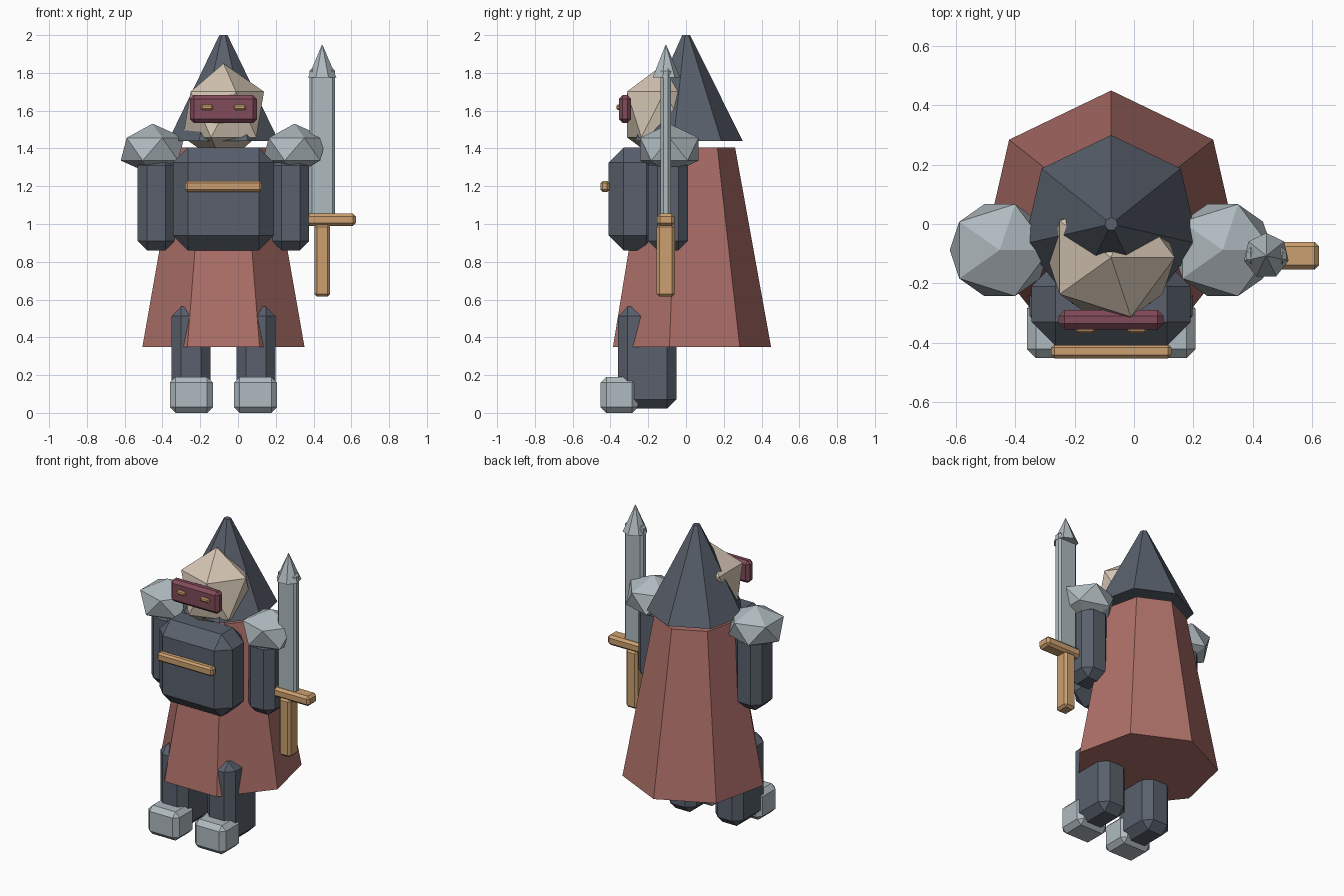
import bpy
import bmesh
from mathutils import Matrix, Vector

if "Cube" in bpy.data.objects:
    bpy.data.objects.remove(bpy.data.objects["Cube"], do_unlink=True)


def material(name, rgb):
    mat = bpy.data.materials.new(name)
    mat.use_nodes = True
    colour = (*rgb, 1)
    mat.diffuse_color = colour
    bsdf = next(n for n in mat.node_tree.nodes if n.type == "BSDF_PRINCIPLED")
    bsdf.inputs["Base Color"].default_value = colour
    return mat


SLATE = material("slate blue", (0.10, 0.118, 0.15))
RED = material("dusty red", (0.42, 0.16, 0.14))
STEEL = material("pale steel", (0.43, 0.49, 0.52))
SKIN = material("pale tan", (0.66, 0.56, 0.45))
WINE = material("dark wine", (0.22, 0.07, 0.10))
GOLD = material("gold brown", (0.60, 0.35, 0.16))

MID = -0.077  # centre line of the body


def finish(name, bm, mat):
    mesh = bpy.data.meshes.new(name)
    bm.to_mesh(mesh)
    bm.free()
    mesh.materials.append(mat)
    obj = bpy.data.objects.new(name, mesh)
    bpy.context.scene.collection.objects.link(obj)
    return obj


def block(name, mat, x, y, z, bevel):
    """Chamfered box given by its extents on each axis."""
    lo, hi = (Vector(c) for c in zip(x, y, z))
    bm = bmesh.new()
    bmesh.ops.create_cube(bm, size=1)
    bm.transform(Matrix.Translation((lo + hi) / 2) @ Matrix.Diagonal((*(hi - lo), 1)))
    obj = finish(name, bm, mat)
    mod = obj.modifiers.new("chamfer", "BEVEL")
    mod.width = bevel
    mod.segments = 1
    return obj


def cone(name, mat, x, y, z, r_low, r_top):
    """Seven-sided cone standing between two heights."""
    bm = bmesh.new()
    bmesh.ops.create_cone(bm, cap_ends=True, segments=7, radius1=r_low,
                          radius2=r_top, depth=z[1] - z[0])
    bm.transform(Matrix.Translation((x, y, sum(z) / 2)))
    return finish(name, bm, mat)


def ball(name, mat, centre, radii):
    """Stretched twenty-sided ball."""
    bm = bmesh.new()
    bmesh.ops.create_icosphere(bm, subdivisions=1, radius=1)
    bm.transform(Matrix.Translation(centre) @ Matrix.Diagonal((*radii, 1)))
    return finish(name, bm, mat)


def span(centre, half):
    return (centre - half, centre + half)


# Body, cloak and hood
cone("cloak", RED, MID, 0.01, (0.35, 1.405), 0.44, 0.25)
block("torso", SLATE, span(MID, 0.268), (-0.41, -0.13), (0.86, 1.405), 0.08)
block("chest_band", GOLD, span(MID, 0.203), (-0.453, -0.405), (1.17, 1.228), 0.012)
cone("hood", SLATE, MID, 0, (1.44, 2.0), 0.30, 0.022)

# Head, mask and eyes
ball("head", SKIN, (MID, -0.113, 1.58), (0.24, 0.235, 0.27))
block("mask", WINE, span(MID, 0.177), (-0.355, -0.29), (1.535, 1.682), 0.02)

# Paired parts
for side, s in (("right", -1), ("left", 1)):
    block(side + "_eye", GOLD, span(MID + s * 0.087, 0.032), (-0.368, -0.345),
          (1.604, 1.632), 0.007)
    block(side + "_arm", SLATE, span(MID + s * 0.356, 0.098), (-0.20, 0.01),
          (0.86, 1.36), 0.05)
    ball(side + "_shoulder_plate", STEEL, (MID + s * 0.376, -0.088, 1.396),
         (0.188, 0.182, 0.135))
    block(side + "_leg", SLATE, span(MID + s * 0.172, 0.103), (-0.36, -0.05),
          (0.022, 0.562), 0.05)
    block(side + "_boot", STEEL, span(MID + s * 0.17, 0.114), (-0.452, -0.255),
          (0, 0.19), 0.03)

# Sword
SX, SY = 0.446, -0.107
block("sword_blade", STEEL, span(SX, 0.068), span(SY, 0.027), (1.04, 1.825), 0.014)
cone("sword_tip", STEEL, SX, SY, (1.775, 1.948), 0.077, 0.002)
block("sword_guard", GOLD, span(SX, 0.178), span(SY, 0.046), (0.99, 1.055), 0.015)
block("sword_grip", GOLD, span(SX, 0.042), span(SY, 0.048), (0.615, 1.0), 0.015)
